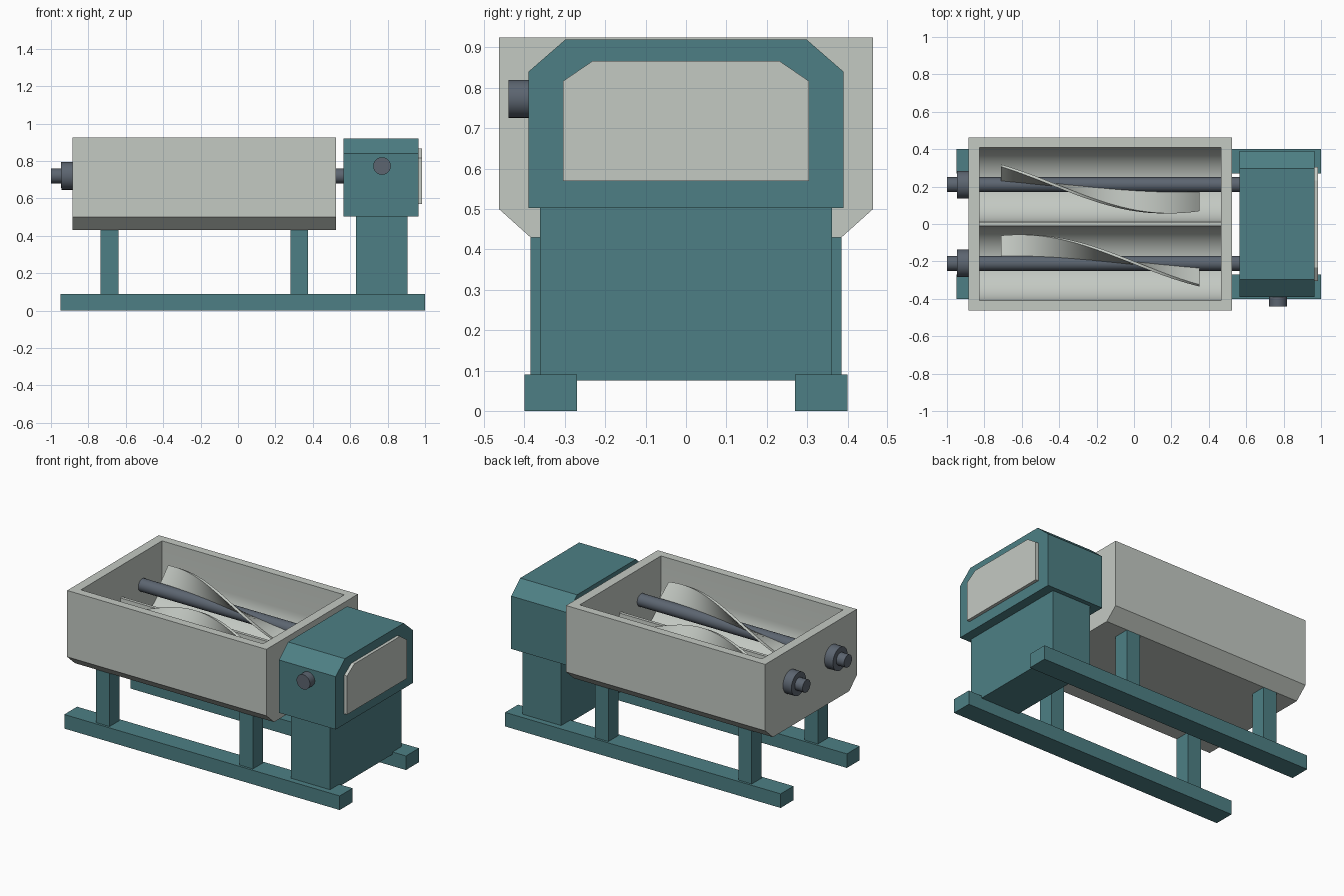
import bpy, bmesh, math
from mathutils import Matrix

if "Cube" in bpy.data.objects:
    bpy.data.objects.remove(bpy.data.objects["Cube"])


def material(name, color):
    m = bpy.data.materials.new(name)
    m.diffuse_color = (*color, 1)
    m.use_nodes = True
    m.node_tree.nodes["Principled BSDF"].inputs["Base Color"].default_value = m.diffuse_color
    return m


TEAL = material("teal paint", (0.075, 0.213, 0.232))
GREY = material("light grey metal", (0.55, 0.585, 0.545))
DARK = material("dark steel", (0.107, 0.130, 0.163))


def finish(name, bm, mat, smooth=False):
    bmesh.ops.recalc_face_normals(bm, faces=bm.faces)
    me = bpy.data.meshes.new(name)
    bm.to_mesh(me)
    bm.free()
    me.materials.append(mat)
    ob = bpy.data.objects.new(name, me)
    bpy.context.collection.objects.link(ob)
    if smooth:
        smooth_by_angle(ob)
    return ob


def smooth_by_angle(ob):
    bpy.ops.object.select_all(action='DESELECT')
    ob.select_set(True)
    bpy.context.view_layer.objects.active = ob
    bpy.ops.object.shade_smooth_by_angle(angle=math.radians(30))


def prism(name, profile, x0, x1, mat):
    """Extrude a (y, z) profile along x."""
    bm = bmesh.new()
    a = [bm.verts.new((x0, y, z)) for y, z in profile]
    b = [bm.verts.new((x1, y, z)) for y, z in profile]
    bm.faces.new(a)
    bm.faces.new(b)
    n = len(profile)
    for i in range(n):
        j = (i + 1) % n
        bm.faces.new((a[i], a[j], b[j], b[i]))
    return finish(name, bm, mat)


def box(name, x0, x1, y0, y1, z0, z1, mat):
    return prism(name, [(y0, z0), (y1, z0), (y1, z1), (y0, z1)], x0, x1, mat)


def cylinder(name, center, radius, length, axis, mat):
    bm = bmesh.new()
    rot = Matrix.Rotation(math.pi / 2, 4, 'Y' if axis == 'X' else 'X')
    bmesh.ops.create_cone(bm, cap_ends=True, segments=32, radius1=radius, radius2=radius,
                          depth=length, matrix=Matrix.Translation(center) @ rot)
    return finish(name, bm, mat, True)


def blade(name, y, z, x0, x1, a0, a1, r0, r1, thick, steps=48):
    """Twisted radial blade wound around a shaft."""
    bm = bmesh.new()
    rings = []
    for i in range(steps + 1):
        t = i / steps
        a = a0 + (a1 - a0) * t
        c, s = math.cos(a), math.sin(a)
        ring = []
        for r, w in ((r0, -1), (r1, -1), (r1, 1), (r0, 1)):
            h = w * thick / 2
            ring.append(bm.verts.new((x0 + (x1 - x0) * t, y + r * c - h * s, z + r * s + h * c)))
        rings.append(ring)
    bm.faces.new(rings[0])
    bm.faces.new(rings[-1])
    for p, q in zip(rings, rings[1:]):
        for i in range(4):
            j = (i + 1) % 4
            bm.faces.new((p[i], p[j], q[j], q[i]))
    return finish(name, bm, GREY, True)


SHAFT_Y, SHAFT_Z = 0.21, 0.72

# Trough body with two round channels cut from above
trough = prism("trough", [(-0.385, 0.43), (0.385, 0.43), (0.463, 0.5), (0.463, 0.925),
                          (-0.463, 0.925), (-0.463, 0.5)], -0.885, 0.525, GREY)
cut = [(-0.41, 1.1)]
for cy in (-SHAFT_Y, SHAFT_Y):
    for i in range(33):
        a = math.pi + math.pi * i / 32
        cut.append((cy + 0.2 * math.cos(a), SHAFT_Z + 0.2 * math.sin(a)))
cut.append((0.41, 1.1))
cutter = prism("trough_cutter", cut, -0.825, 0.465, GREY)
cutter.hide_render = True
mod = trough.modifiers.new("channels", 'BOOLEAN')
mod.operation = 'DIFFERENCE'
mod.solver = 'EXACT'
mod.object = cutter
bpy.context.view_layer.objects.active = trough
trough.select_set(True)
bpy.ops.object.modifier_apply(modifier=mod.name)
bpy.data.objects.remove(cutter)
smooth_by_angle(trough)

# Base rails and trough legs
for side, s in (("front", -1), ("back", 1)):
    y0, y1 = sorted((s * 0.27, s * 0.40))
    box(side + "_rail", -0.95, 1.0, y0, y1, 0, 0.09, TEAL)
    y0, y1 = sorted((s * 0.285, s * 0.385))
    for end, x in (("left", -0.6875), ("right", 0.3275)):
        box(f"{side}_{end}_leg", x - 0.0475, x + 0.0475, y0, y1, 0.085, 0.435, TEAL)

# Mixing shafts with bearing collars and twisted blades
for side, s, start in (("front", -1, -17), ("back", 1, 48)):
    y = s * SHAFT_Y
    cylinder(side + "_shaft", (-0.215, y, SHAFT_Z), 0.04, 1.57, 'X', DARK)
    cylinder(side + "_collar", (-0.9125, y, SHAFT_Z), 0.074, 0.065, 'X', DARK)
    blade(side + "_blade", y, SHAFT_Z, -0.71, 0.35, math.radians(start),
          math.radians(start + 158), 0.03, 0.153, 0.016)

# Drive pedestal, housing, end panel and knob
box("pedestal", 0.63, 0.905, -0.362, 0.362, 0.075, 0.505, TEAL)
prism("drive_housing", [(-0.39, 0.502), (0.39, 0.502), (0.39, 0.84), (0.298, 0.92),
                        (-0.298, 0.92), (-0.39, 0.84)], 0.563, 0.965, TEAL)
prism("end_panel", [(-0.304, 0.57), (0.304, 0.57), (0.304, 0.817), (0.232, 0.866),
                    (-0.232, 0.866), (-0.304, 0.817)], 0.96, 0.985, GREY)
cylinder("knob", (0.77, -0.41, 0.773), 0.047, 0.06, 'Y', DARK)
